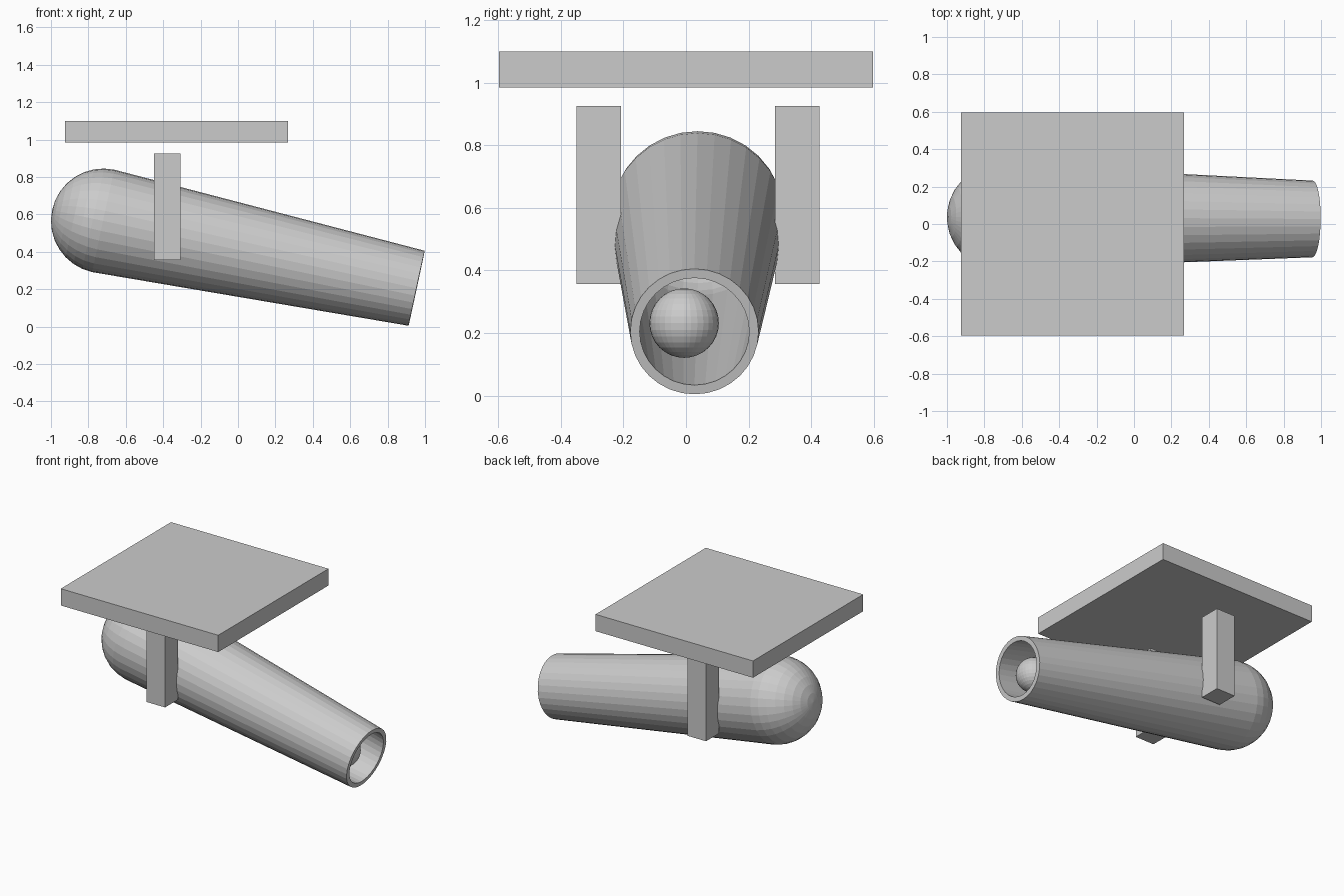
import bpy, bmesh
from math import sin, cos, pi
from mathutils import Vector, Matrix

if "Cube" in bpy.data.objects:
    bpy.data.objects.remove(bpy.data.objects["Cube"])

SIDES = 32
BREECH = Vector((-0.72, 0.037, 0.565))
MUZZLE = Vector((0.955, 0.027, 0.205))


def make_object(name, bm):
    mesh = bpy.data.meshes.new(name)
    bm.to_mesh(mesh)
    bm.free()
    obj = bpy.data.objects.new(name, mesh)
    bpy.context.collection.objects.link(obj)
    return obj


def box(name, lo, hi):
    lo, hi = Vector(lo), Vector(hi)
    bm = bmesh.new()
    bmesh.ops.create_cube(bm, size=1)
    bmesh.ops.scale(bm, vec=hi - lo, verts=bm.verts)
    bmesh.ops.translate(bm, vec=(lo + hi) / 2, verts=bm.verts)
    return make_object(name, bm)


def dome(radius, steps=8):
    # Quarter-circle profile from the closed pole to the full radius
    return [(-radius * cos(i * pi / 2 / steps), radius * sin(i * pi / 2 / steps))
            for i in range(steps + 1)]


# Hollow tapered barrel with a domed rear, lathed about its own axis
axis = MUZZLE - BREECH
length = axis.length
profile = dome(0.28) + [(length, 0.205), (length, 0.175)] + dome(0.25)[::-1]
bm = bmesh.new()
verts = [bm.verts.new((t, 0, r)) for t, r in profile]
edges = [bm.edges.new(pair) for pair in zip(verts, verts[1:])]
bmesh.ops.spin(bm, geom=verts + edges, cent=(0, 0, 0), axis=(1, 0, 0),
               angle=2 * pi, steps=SIDES, use_merge=False)
bmesh.ops.remove_doubles(bm, verts=bm.verts, dist=0.0005)
bmesh.ops.recalc_face_normals(bm, faces=bm.faces)
# Outer shell must face outwards; the muzzle rim faces forward
rim = max(bm.faces, key=lambda f: f.calc_center_median().x)
rim.normal_update()
if rim.normal.x < 0:
    bmesh.ops.reverse_faces(bm, faces=bm.faces)
turn = Vector((1, 0, 0)).rotation_difference(axis).to_matrix().to_4x4()
bmesh.ops.transform(bm, matrix=Matrix.Translation(BREECH) @ turn, verts=bm.verts)
make_object("barrel", bm)

# Ball resting inside the muzzle
bm = bmesh.new()
bmesh.ops.create_uvsphere(bm, u_segments=32, v_segments=16, radius=0.111)
bmesh.ops.translate(bm, vec=(0.80, -0.006, 0.232), verts=bm.verts)
make_object("ball", bm)

# Side posts
for name, y0, y1 in (("front_post", -0.35, -0.208), ("back_post", 0.284, 0.426)):
    box(name, (-0.45, y0, 0.357), (-0.308, y1, 0.925))

# Square top plate
box("top_plate", (-0.926, -0.597, 0.985), (0.268, 0.597, 1.10))
